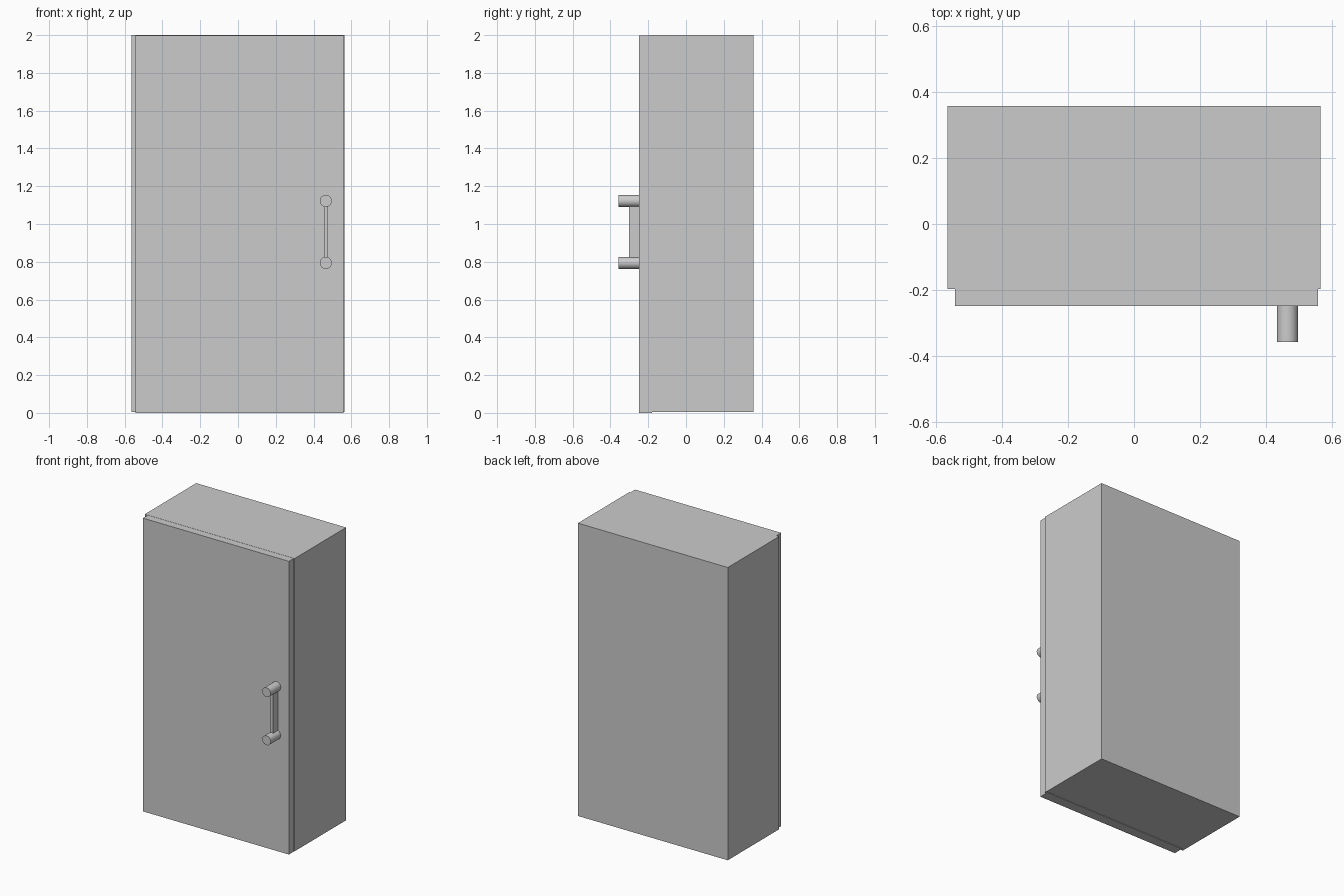
import bpy
import math

if "Cube" in bpy.data.objects:
    bpy.data.objects.remove(bpy.data.objects["Cube"])


def box(name, x, y, z):
    """Box from (min, max) pairs on each axis."""
    bpy.ops.mesh.primitive_cube_add(size=1, location=[(a + b) / 2 for a, b in (x, y, z)])
    ob = bpy.context.object
    ob.name = name
    ob.scale = [b - a for a, b in (x, y, z)]
    bpy.ops.object.transform_apply(location=False, rotation=False, scale=True)
    return ob


def post(name, x, z, radius, y):
    """Round post running along y."""
    bpy.ops.mesh.primitive_cylinder_add(
        vertices=32, radius=radius, depth=y[1] - y[0],
        location=(x, sum(y) / 2, z), rotation=(math.pi / 2, 0, 0))
    bpy.context.object.name = name
    bpy.ops.object.shade_smooth_by_angle()


# Cabinet body and the slightly narrower door on its front
box("cabinet_body", (-0.565, 0.565), (-0.197, 0.357), (0.004, 2.0))
box("door", (-0.543, 0.558), (-0.249, -0.18), (0.0, 1.999))

# Handle: two round posts joined by a thin bar
HANDLE_X = 0.465
for name, z in (("handle_post_lower", 0.794), ("handle_post_upper", 1.122)):
    post(name, HANDLE_X, z, 0.032, (-0.357, -0.245))
box("handle_bar", (HANDLE_X - 0.011, HANDLE_X + 0.011), (-0.302, -0.245), (0.80, 1.116))
